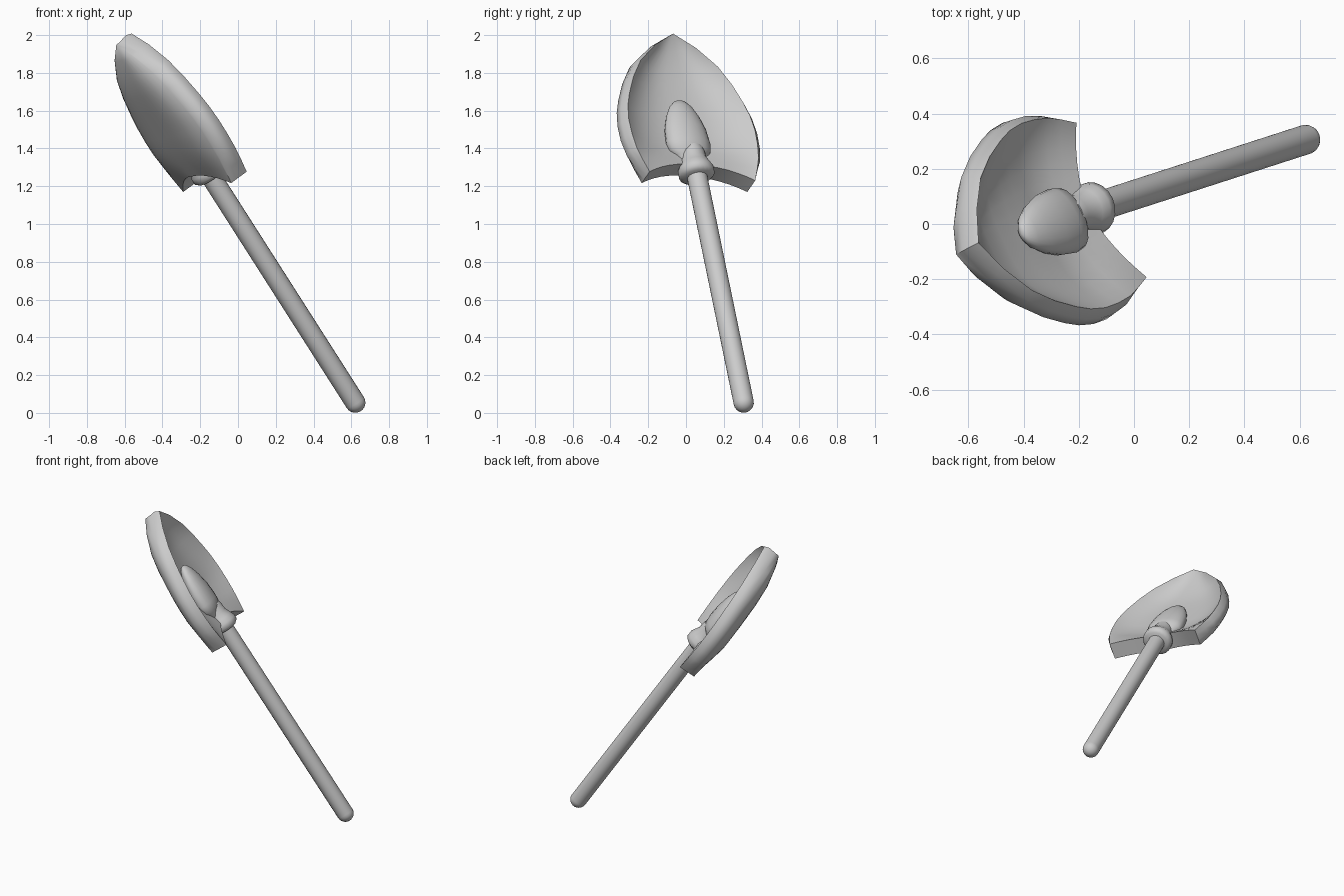
import bpy, bmesh, math
from mathutils import Matrix, Vector

if "Cube" in bpy.data.objects:
    bpy.data.objects.remove(bpy.data.objects["Cube"])

# Tilted tool frame: side (x), along the handle (y), out of the bowl (z)
along = Vector((-0.53, -0.171, 0.83)).normalized()
side = Vector((-0.42, 0.905, -0.065))
side = (side - along * side.dot(along)).normalized()
out = side.cross(along)
FRAME = Matrix((side, along, out)).transposed().to_4x4()
FRAME.translation = Vector((-0.155, 0.055, 1.27))


def finish(name, bm, angle):
    bmesh.ops.remove_doubles(bm, verts=bm.verts, dist=1e-4)
    bmesh.ops.recalc_face_normals(bm, faces=bm.faces)
    bm.transform(FRAME)
    me = bpy.data.meshes.new(name)
    bm.to_mesh(me)
    bm.free()
    ob = bpy.data.objects.new(name, me)
    bpy.context.collection.objects.link(ob)
    bpy.ops.object.select_all(action='DESELECT')
    ob.select_set(True)
    bpy.context.view_layer.objects.active = ob
    bpy.ops.object.shade_smooth_by_angle(angle=math.radians(angle))
    return ob


def skin(bm, rows, closed=False):
    n = len(rows[0])
    for a, b in zip(rows, rows[1:]):
        for i in range(n if closed else n - 1):
            j = (i + 1) % n
            bm.faces.new((a[i], a[j], b[j], b[i]))


def lathe(name, profile, segs=20, squash=1.0, shift=(0, 0)):
    bm = bmesh.new()
    rows = []
    for s, r in profile:
        rows.append([bm.verts.new((shift[0] + r * math.cos(2 * math.pi * i / segs), s,
                                   shift[1] + squash * r * math.sin(2 * math.pi * i / segs)))
                     for i in range(segs)])
    skin(bm, rows, True)
    return finish(name, bm, 50)


# Handle with rounded end
R = 0.054
cap = [(-1.463 - R * math.cos(a), R * math.sin(a))
       for a in (math.radians(15 * k) for k in range(7))]
lathe("handle", cap + [(0.05, R), (0.05, 0)])

# Collar ring and neck
lathe("collar", [(-0.03, 0), (-0.03, 0.075), (-0.012, 0.096), (0.02, 0.096),
                 (0.05, 0.082), (0.085, 0.068), (0.12, 0.066), (0.15, 0.06), (0.15, 0)])

# Flattened teardrop socket lying in the bowl
lathe("socket", [(0.075, 0), (0.08, 0.066), (0.11, 0.085), (0.14, 0.118), (0.19, 0.126),
                 (0.28, 0.118), (0.36, 0.095), (0.42, 0.066), (0.455, 0.035), (0.468, 0)],
      squash=0.55, shift=(-0.008, -0.01))

# Dished blade: rows of (position, half width) from lip to tip
OUTLINE = [(-0.058, 0.308), (0.02, 0.335), (0.09, 0.355), (0.18, 0.366), (0.27, 0.368),
           (0.36, 0.356), (0.44, 0.332), (0.55, 0.288), (0.66, 0.225), (0.77, 0.118), (0.85, 0.0)]
N, RIM, THICK = 16, 0.058, 0.11
bm = bmesh.new()


def blade_rows(drop, depth, power):
    rows = []
    for s, w in OUTLINE:
        v = (s + 0.058) / 0.908
        t = min(1, 4 * v)                      # blend from lip to bowl
        close = min(1, 4 * (1 - v)) ** 0.7     # dish fades out at the tip
        d = (0.045 + (depth - 0.045) * t) * close
        p = 1.25 + (power - 1.25) * t
        row = []
        for k in range(N + 1):
            u = math.sin((2 * k / N - 1) * math.pi / 2)
            notch = 0.1 * (1 - u * u) * (1 - v) ** 3
            row.append(bm.verts.new((u * w, s + notch,
                                     RIM - drop - d * (1 - abs(u) ** p))))
        rows.append(row)
    return rows


top, bottom = blade_rows(0, 0.095, 3.0), blade_rows(THICK, 0.06, 4.0)
skin(bm, top)
skin(bm, bottom)
skin(bm, [top[0], bottom[0]])
# Bulging side walls
for e, sign in ((0, -1), (N, 1)):
    walls = []
    for f, bulge in ((0.3, 0.027), (0.7, 0.033)):
        wall = []
        for (s, w), t, b in zip(OUTLINE, top, bottom):
            v = (s + 0.058) / 0.908
            co = t[e].co.lerp(b[e].co, f)
            co.x += sign * bulge * min(1, 5 * v) * min(1, 5 * (1 - v))
            co.y += 0.012 * max(0, 4 * v - 3) * (1 if f < 0.5 else 0.3)
            wall.append(bm.verts.new(co))
        walls.append(wall)
    skin(bm, [[r[e] for r in top], *walls, [r[e] for r in bottom]])
finish("blade", bm, 55)
